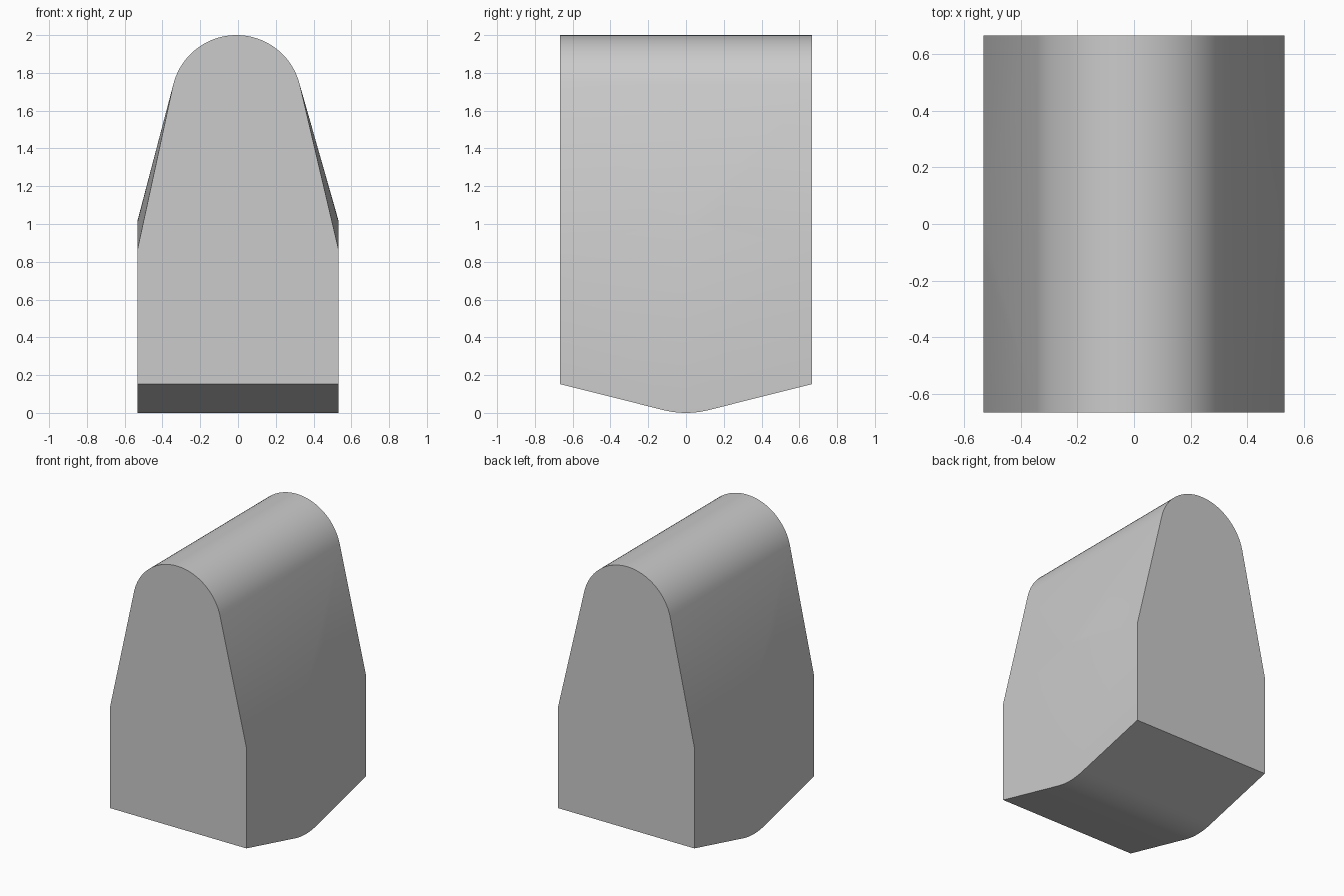
import bpy, bmesh, math

cube = bpy.data.objects.get("Cube")
if cube:
    bpy.data.objects.remove(cube, do_unlink=True)

HALF_W, HALF_D = 0.532, 0.667
RADIUS, CENTRE_X = 0.345, -0.008
SLOPE, FILLET = 0.251, 0.12


def drop(y):
    """Height of a V-shaped ridge with a rounded apex."""
    y = abs(y)
    if y < FILLET:
        return SLOPE * y * y / (2 * FILLET)
    return SLOPE * (y - FILLET / 2)


def grey_material():
    mat = bpy.data.materials.new("light grey")
    mat.use_nodes = True
    colour = (0.6, 0.6, 0.6, 1.0)
    mat.diffuse_color = colour
    mat.node_tree.nodes["Principled BSDF"].inputs["Base Color"].default_value = colour
    return mat


points = []

# Rounded crown, swept straight from front to back
steps = 40
start = math.radians(14)
for i in range(steps + 1):
    a = start + (math.pi - 2 * start) * i / steps
    x = CENTRE_X + RADIUS * math.cos(a)
    z = 2 - RADIUS + RADIUS * math.sin(a)
    points += [(x, -HALF_D, z), (x, HALF_D, z)]

# Keel along the bottom and matching peaked shoulders on both sides
ridge = [FILLET * i / 6 for i in range(-6, 7)]
for y in [-HALF_D] + ridge + [HALF_D]:
    for x in (-HALF_W, HALF_W):
        points += [(x, y, drop(y)), (x, y, 1.018 - drop(y))]

# Wrap the convex body around its outlines and merge the flat areas
bm = bmesh.new()
for p in points:
    bm.verts.new(p)
bmesh.ops.convex_hull(bm, input=bm.verts)
bmesh.ops.dissolve_limit(bm, angle_limit=math.radians(0.1),
                         verts=bm.verts, edges=bm.edges)
bmesh.ops.recalc_face_normals(bm, faces=bm.faces)
mesh = bpy.data.meshes.new("rounded_block")
bm.to_mesh(mesh)
bm.free()

block = bpy.data.objects.new("rounded_block", mesh)
bpy.context.collection.objects.link(block)
mesh.materials.append(grey_material())

# Smooth crown, keel and shoulders; crisp ends
bpy.ops.object.select_all(action="DESELECT")
block.select_set(True)
bpy.context.view_layer.objects.active = block
bpy.ops.object.shade_smooth_by_angle(angle=math.radians(30))
